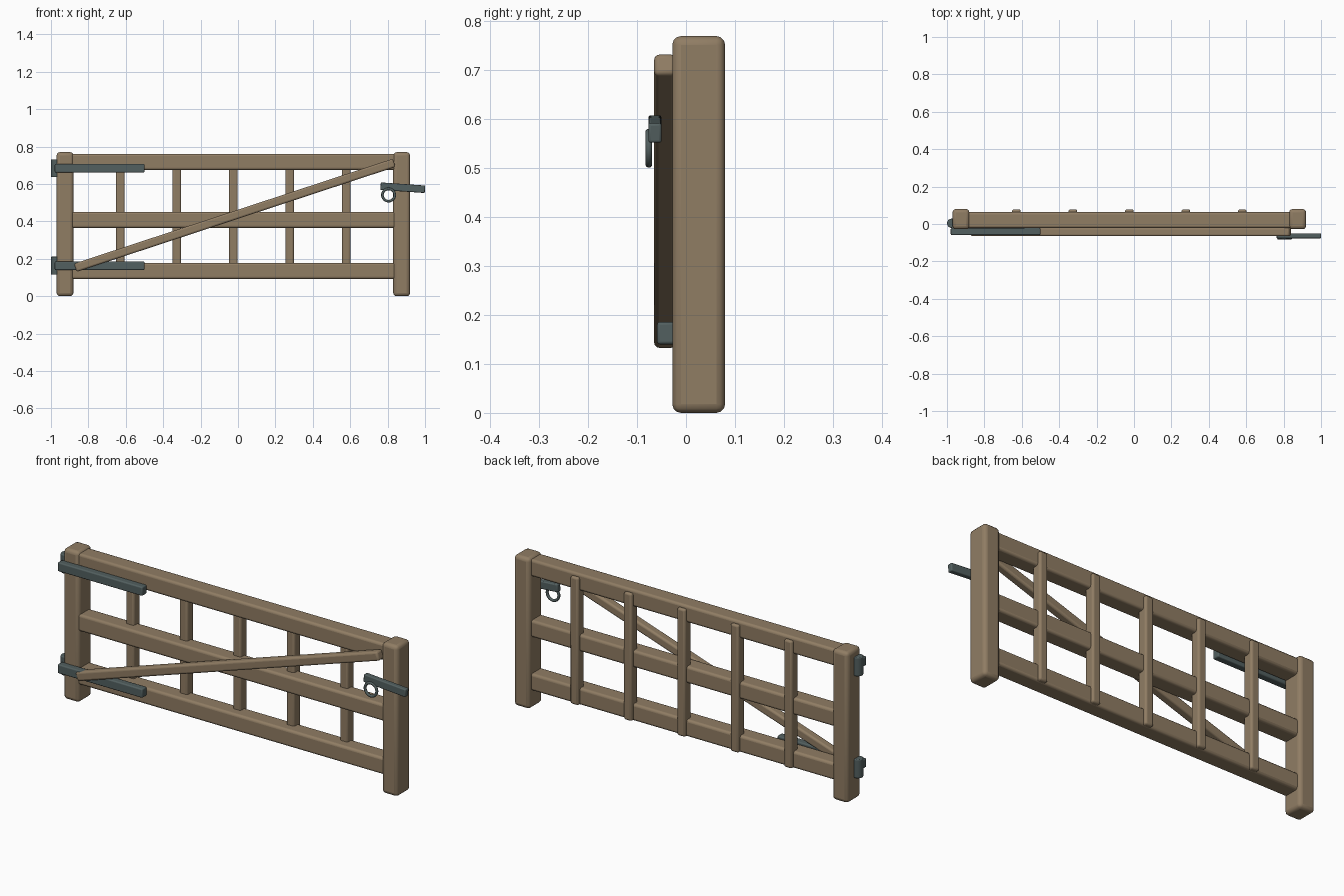
import bpy, math
from mathutils import Vector

cube = bpy.data.objects.get("Cube")
if cube:
    bpy.data.objects.remove(cube, do_unlink=True)


def material(name, rgb):
    m = bpy.data.materials.new(name)
    m.use_nodes = True
    m.diffuse_color = (*rgb, 1)
    m.node_tree.nodes["Principled BSDF"].inputs["Base Color"].default_value = (*rgb, 1)
    return m


wood = material("weathered wood", (0.28, 0.205, 0.127))
iron = material("dark iron", (0.085, 0.115, 0.115))


def finish(ob, name, mat, bevel=0):
    ob.name = name
    ob.data.materials.append(mat)
    if bevel:
        mod = ob.modifiers.new("rounded edges", 'BEVEL')
        mod.width = bevel
        mod.segments = 3
        mod.limit_method = 'ANGLE'
    bpy.ops.object.shade_smooth_by_angle(angle=math.radians(40))
    return ob


def beam(name, mat, x, y, z, bevel, tilt=0):
    """Rounded box from (low, high) ranges, tilted about its centre in the xz plane."""
    lo, hi = (Vector(p) for p in zip(x, y, z))
    bpy.ops.mesh.primitive_cube_add(size=1, location=(lo + hi) / 2)
    ob = bpy.context.object
    ob.scale = hi - lo
    bpy.ops.object.transform_apply(location=False, rotation=False, scale=True)
    ob.rotation_euler.y = -tilt
    return finish(ob, name, mat, bevel)


# End posts
for name, x in (("hinge_post", (-0.97, -0.88)), ("latch_post", (0.83, 0.92))):
    beam(name, wood, x, (-0.028, 0.08), (0, 0.77), 0.018)

# Horizontal rails
for name, z in (("bottom_rail", 0.135), ("middle_rail", 0.408), ("top_rail", 0.718)):
    beam(name, wood, (-0.895, 0.845), (-0.022, 0.063), (z - 0.043, z + 0.043), 0.012)

# Upright slats on the back
for i in range(5):
    x = -0.629 + i * 0.302
    beam(f"slat_{i + 1}", wood, (x - 0.023, x + 0.023), (0.025, 0.078), (0.093, 0.745), 0.01)

# Diagonal brace across the front
start, end = Vector((-0.87, 0.152)), Vector((0.835, 0.713))
mid, half, tilt = (start + end) / 2, (end - start).length / 2, math.atan2(*(end - start).yx)
beam("diagonal_brace", wood, (mid.x - half, mid.x + half), (-0.065, -0.02),
     (mid.y - 0.023, mid.y + 0.023), 0.01, tilt)

# Hinge straps and their upright knuckles
for name, z in (("lower", 0.163), ("upper", 0.684)):
    beam(f"{name}_hinge_strap", iron, (-0.98, -0.5), (-0.059, -0.022), (z - 0.023, z + 0.023), 0.006)
    bpy.ops.mesh.primitive_cylinder_add(vertices=16, radius=0.025, depth=0.096, location=(-0.975, 0.004, z))
    finish(bpy.context.object, f"{name}_hinge_knuckle", iron, 0.004)

# Latch bar and hanging ring
beam("latch_bar", iron, (0.762, 1.0), (-0.077, -0.05), (0.56, 0.6), 0.005, math.radians(-4))
bpy.ops.mesh.primitive_torus_add(major_segments=32, minor_segments=10, major_radius=0.033, minor_radius=0.007,
                                 location=(0.805, -0.076, 0.541), rotation=(math.pi / 2, 0, 0))
finish(bpy.context.object, "latch_ring", iron)
